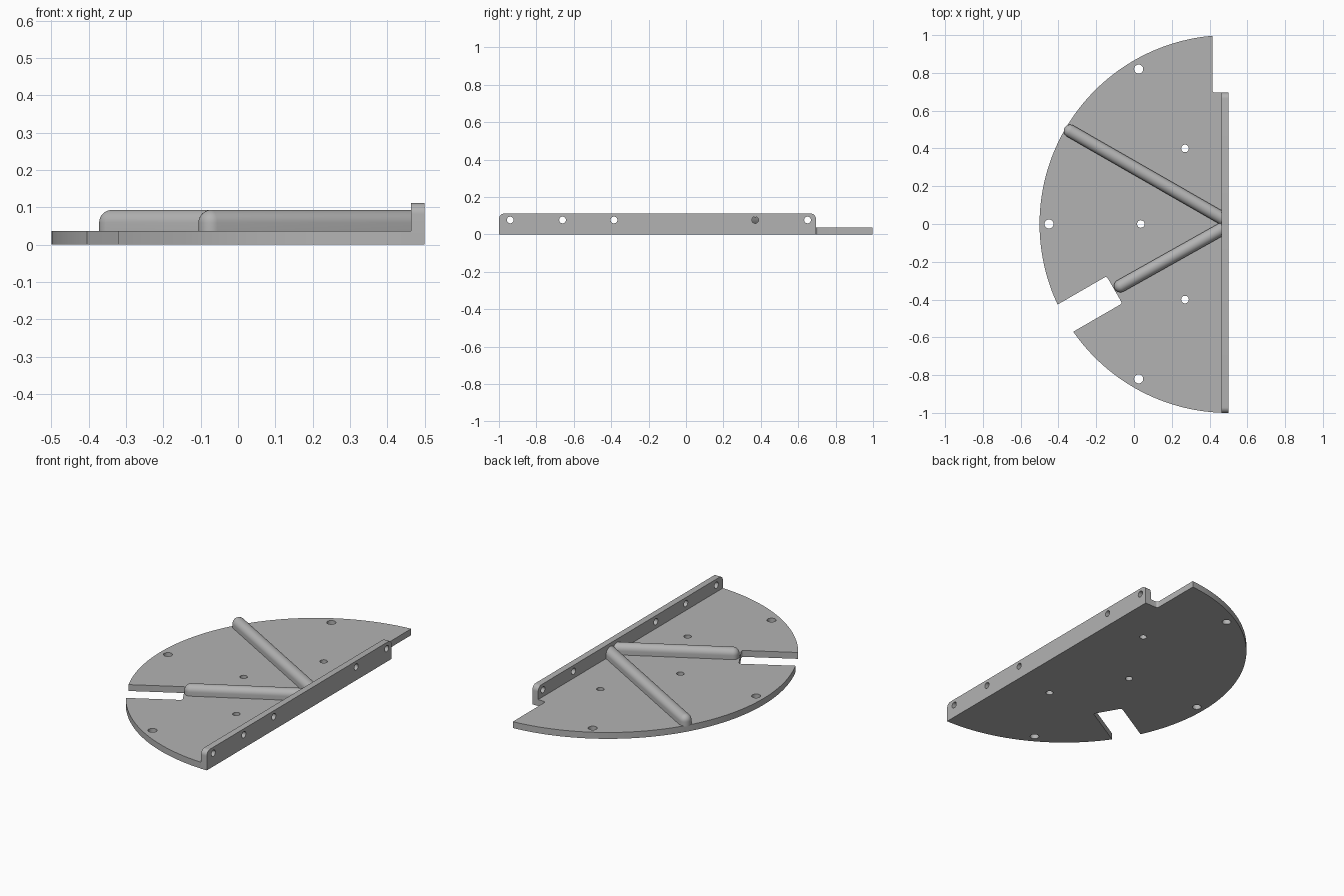
import bpy, bmesh
from math import sin, cos, pi, radians, sqrt
from mathutils import Vector, Matrix

cube = bpy.data.objects.get("Cube")
if cube:
    bpy.data.objects.remove(cube)

THICK, HEIGHT, FACE_X, EDGE_X = 0.037, 0.112, 0.463, 0.5
FLANGE_END, NOTCH_X = 0.695, 0.415

grey = bpy.data.materials.new("plain grey")
grey.use_nodes = True
colour = (0.45, 0.45, 0.45, 1)
grey.diffuse_color = colour
grey.node_tree.nodes["Principled BSDF"].inputs["Base Color"].default_value = colour


def make_object(name, bm):
    bmesh.ops.recalc_face_normals(bm, faces=bm.faces)
    mesh = bpy.data.meshes.new(name)
    bm.to_mesh(mesh)
    bm.free()
    mesh.materials.append(grey)
    obj = bpy.data.objects.new(name, mesh)
    bpy.context.collection.objects.link(obj)
    return obj


def extrude_outline(name, points, direction):
    bm = bmesh.new()
    face = bm.faces.new([bm.verts.new(p) for p in points])
    new = bmesh.ops.extrude_face_region(bm, geom=[face])["geom"]
    bmesh.ops.translate(bm, vec=direction, verts=[v for v in new if isinstance(v, bmesh.types.BMVert)])
    return make_object(name, bm)


def arc(cx, cy, r, start, end, n):
    angles = [radians(start + (end - start) * i / n) for i in range(n + 1)]
    return [(cx + r * cos(a), cy + r * sin(a)) for a in angles]


def drill(target, name, holes, rotation):
    # All drills for one part are joined into a single hidden cutter
    bm = bmesh.new()
    for position, radius in holes:
        bmesh.ops.create_cone(bm, cap_ends=True, segments=32, radius1=radius, radius2=radius,
                              depth=0.2, matrix=Matrix.Translation(position) @ rotation)
    cutter = make_object(name, bm)
    cutter.hide_render = True
    cutter.hide_viewport = True
    cutter.display_type = 'WIRE'
    mod = target.modifiers.new("holes", 'BOOLEAN')
    mod.object = cutter
    mod.operation = 'DIFFERENCE'
    mod.solver = 'EXACT'
    bpy.context.view_layer.objects.active = target
    bpy.ops.object.modifier_apply(modifier=mod.name)
    bpy.data.objects.remove(cutter)


def smooth(obj):
    bpy.ops.object.select_all(action='DESELECT')
    obj.select_set(True)
    bpy.context.view_layer.objects.active = obj
    bpy.ops.object.shade_smooth_by_angle(angle=radians(30))


# Half-disc base plate with a radial slot and a notch at the back corner
slot_angle = radians(210)
along = Vector((cos(slot_angle), sin(slot_angle)))
across = Vector((-along.y, along.x))
centre = Vector((EDGE_X, 0))
half, depth, fillet = 0.083, 0.697, 0.012
spread = 4.76


def slot_corner(side):
    pts = []
    for i in range(5):
        a = pi / 2 * i / 4
        u = depth + fillet * (1 - sin(a))
        v = half - fillet * (1 - cos(a))
        pts.append(tuple(centre + along * u + across * side * v))
    return pts


outline = [(FACE_X, FLANGE_END)]
outline += arc(NOTCH_X + fillet, FLANGE_END + fillet, fillet, 270, 180, 4)
outline += arc(EDGE_X, 0, 1, 94.9, 210 - spread, 72)
outline += slot_corner(-1) + slot_corner(1)[::-1]
outline += arc(EDGE_X, 0, 1, 210 + spread, 267.88, 36)
plate = extrude_outline("base_plate", [(x, y, 0) for x, y in outline], (0, 0, THICK))
outer = [(0.025, 0.82), (-0.45, 0), (0.025, -0.82)]
inner = [(0.27, 0.4), (0.036, 0), (0.27, -0.4)]
drill(plate, "plate_drill",
      [((x, y, 0), 0.024) for x, y in outer] + [((x, y, 0), 0.02) for x, y in inner],
      Matrix.Identity(4))
smooth(plate)

# Upright mounting flange with rounded top corners
r = 0.03
profile = [(-1, 0), (FLANGE_END, 0)]
profile += arc(FLANGE_END - r, HEIGHT - r, r, 0, 90, 8)
profile += arc(-1 + r, HEIGHT - r, r, 90, 180, 8)
flange = extrude_outline("mounting_flange", [(FACE_X, y, z) for y, z in profile],
                         (EDGE_X - FACE_X, 0, 0))
drill(flange, "flange_drill",
      [((0.48, y, 0.077), 0.018) for y in (-0.94, -0.66, -0.385, 0.37, 0.65)],
      Matrix.Rotation(pi / 2, 4, 'Y'))
smooth(flange)


# Stiffening ribs with rounded tops and domed outer ends
def rib(name, start_y, end, radius=0.034, top=0.093):
    axis_z = top - radius
    bm = bmesh.new()
    for i in range(17):
        a = pi * i / 16
        bm.verts.new((FACE_X, start_y + radius * 1.155 * cos(a), axis_z + radius * sin(a)))
    for side in (-1, 1):
        bm.verts.new((FACE_X, start_y + side * radius * 1.155, THICK - 0.005))
    heading = (Vector(end) - Vector((FACE_X, start_y))).normalized()
    normal = Vector((-heading.y, heading.x))
    for j in range(9):
        tilt = pi / 2 * j / 8
        ring = radius * cos(tilt)
        for i in range(17 if j < 8 else 1):
            a = pi * i / 16
            p = Vector(end) + heading * ring * sin(a) + normal * ring * cos(a)
            bm.verts.new((p.x, p.y, axis_z + radius * sin(tilt)))
            if j == 0:
                bm.verts.new((p.x, p.y, THICK - 0.005))
    bmesh.ops.convex_hull(bm, input=bm.verts)
    bmesh.ops.dissolve_limit(bm, angle_limit=radians(0.5), verts=bm.verts, edges=bm.edges)
    smooth(make_object(name, bm))


rib("long_rib", 0.033, (-0.338, 0.492))
rib("short_rib", -0.028, (-0.072, -0.328))
